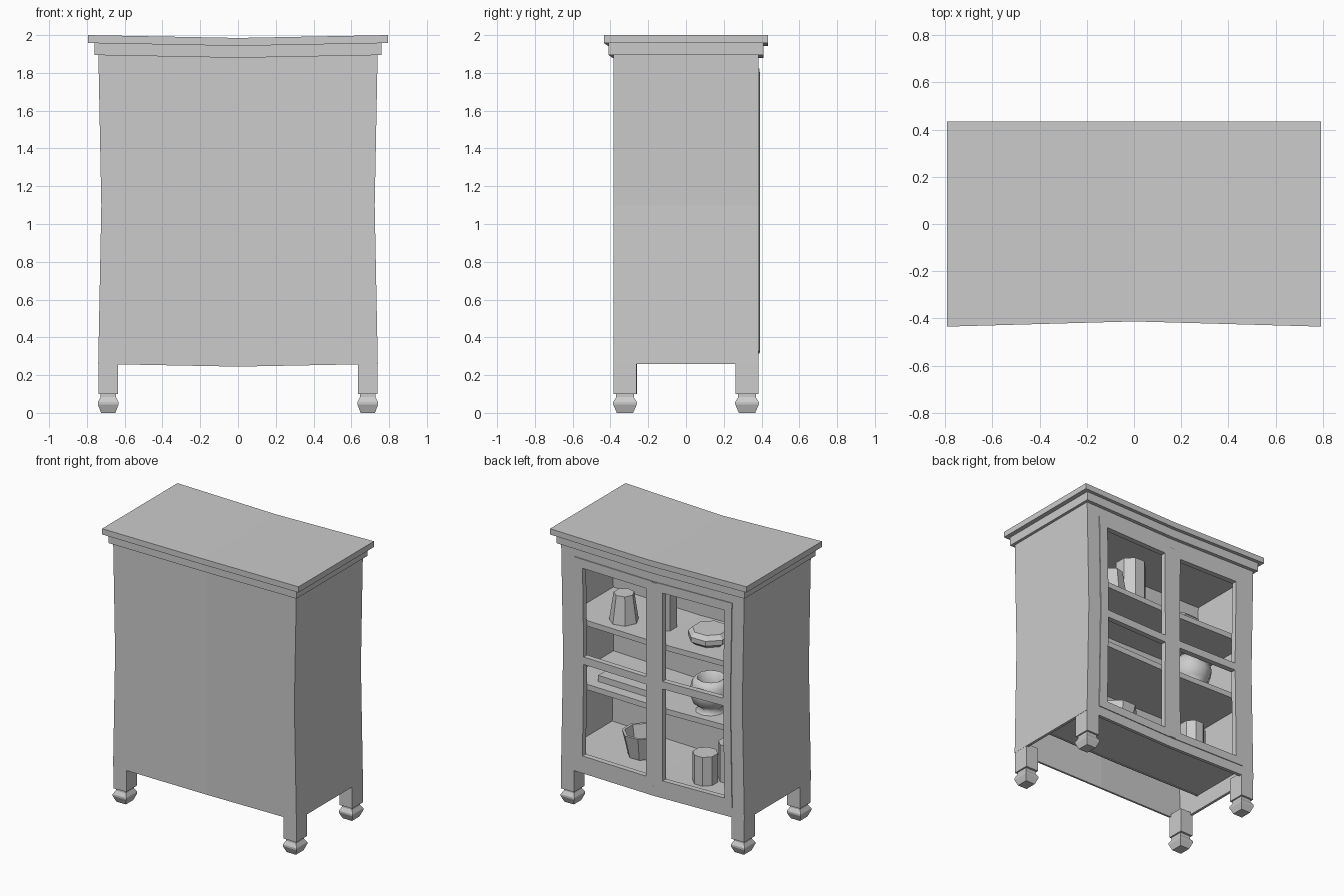
import bpy, bmesh
from math import cos, sin, tau
from mathutils import Vector

if "Cube" in bpy.data.objects:
    bpy.data.objects.remove(bpy.data.objects["Cube"])


def warp(v):
    # gentle sag at the middle, waisted sides and slightly hollow -y side
    mid = max(0, 1 - abs(v.x) / 0.79)
    waist = 0.022 * max(0, 1 - abs(v.z - 1.1) / 0.84)
    if v.z > 0.2:
        v.z -= 0.015 * mid
    if v.y < 0:
        v.y += 0.022 * mid * (-v.y / 0.435)
    v.x *= 1 - waist


def finish(bm, name, bend=True):
    if bend:
        for co, no in (((0, 0, 0), (1, 0, 0)), ((0, 0, 1.1), (0, 0, 1))):
            bmesh.ops.bisect_plane(bm, geom=bm.verts[:] + bm.edges[:] + bm.faces[:],
                                   plane_co=co, plane_no=no)
        for v in bm.verts:
            warp(v.co)
    bmesh.ops.recalc_face_normals(bm, faces=bm.faces[:])
    me = bpy.data.meshes.new(name)
    bm.to_mesh(me)
    bm.free()
    ob = bpy.data.objects.new(name, me)
    bpy.context.collection.objects.link(ob)
    return ob


def boxes(name, *specs):
    # each spec: x0, x1, y0, y1, z0, z1
    bm = bmesh.new()
    for x0, x1, y0, y1, z0, z1 in specs:
        vs = bmesh.ops.create_cube(bm, size=1)["verts"]
        for v in vs:
            v.co = Vector((x0 + (v.co.x + .5) * (x1 - x0),
                           y0 + (v.co.y + .5) * (y1 - y0),
                           z0 + (v.co.z + .5) * (z1 - z0)))
    return finish(bm, name)


def lathe(name, x, y, z, profile, n=8, smooth=False, sy=1.0, turn=0.5):
    # profile of (radius, height), closed with a cap at both ends
    bm = bmesh.new()
    rings = [[bm.verts.new((x + r * cos(tau * (i + turn) / n),
                            y + sy * r * sin(tau * (i + turn) / n), z + h))
              for i in range(n)] for r, h in profile]
    for a, b in zip(rings, rings[1:]):
        for i in range(n):
            bm.faces.new((a[i], a[(i + 1) % n], b[(i + 1) % n], b[i]))
    bm.faces.new(rings[0])
    bm.faces.new(rings[-1])
    ob = finish(bm, name, False)
    if smooth:
        for p in ob.data.polygons:
            p.use_smooth = len(p.vertices) == 4
    return ob


# stepped top
boxes("top_slab", (-.793, .793, -.435, .435, 1.958, 2.0))
boxes("top_moulding", (-.76, .76, -.41, .41, 1.895, 1.958))

# outer carcass
boxes("plain_panel", (-.74, .74, -.385, -.37, .26, 1.9))
boxes("side_panels", *[(*sorted((s * .72, s * .74)), -.37, .36, .26, 1.9) for s in (-1, 1)])
boxes("face_frame",
      (-.74, -.645, .36, .384, .26, 1.9), (.635, .74, .36, .384, .26, 1.9),
      (-.645, .635, .36, .384, .26, .33), (-.645, .635, .36, .384, 1.825, 1.9))

# interior shell and shelves
boxes("inner_wall", (-.72, .72, -.185, -.175, .37, 1.86))
boxes("cabinet_floor", (-.72, .72, -.175, .36, .375, .385))
boxes("inner_ceiling", (-.72, .72, -.175, .36, 1.85, 1.86))
boxes("shelves", *[(-.72, .72, -.175, .349, z - .04, z) for z in (.9, 1.365)])

# pair of doors, each with two open panes
for name, x0, x1, a, b in (("left_door", .003, .635, .05, .565),
                           ("right_door", -.645, -.003, -.585, -.085)):
    boxes(name,
          (x0, a, .35, .39, .33, 1.825), (b, x1, .35, .39, .33, 1.825),
          *[(a, b, .35, .39, lo, hi) for lo, hi in ((.33, .39), (1.06, 1.115), (1.76, 1.825))])
boxes("door_strip", (-.04, .003, .38, .393, .335, 1.82))

# legs with turned square feet
for sx in (-1, 1):
    for sy in (-1, 1):
        xs = sorted((sx * .635, sx * .739))
        ys = sorted((sy * .262, sy * .384))
        boxes("leg", (*xs, *ys, .1, .28))
        q = 2 ** .5
        lathe("foot", sx * .687, sy * .323, 0,
              [(h * q, z) for h, z in ((.038, 0), (.055, .045), (.055, .058),
                                       (.041, .083), (.041, .1))], n=4, sy=1.14)

# crockery: upper shelf
lathe("tapered_cup", .36, .2, 1.36, [(.1, 0), (.07, .2)], n=7)
lathe("tall_jar", .12, .11, 1.35, [(.105, 0), (.105, .4)])
lathe("wide_pot", -.29, .135, 1.355, [(.11, 0), (.15, .03), (.15, .065), (.12, .095)])
# middle shelf
boxes("flat_box", (.08, .53, .12, .27, .9, .945))
lathe("round_vase", -.34, .2, .885,
      [(.11, 0), (.07, .03), (.12, .07), (.145, .14), (.13, .21), (.1, .25),
       (.09, .245), (.09, .12)], n=10, smooth=True)
# floor
lathe("flared_pot", .26, .13, .38, [(.1, 0), (.14, .17), (.12, .17), (.09, .03)])
lathe("short_jar", -.32, .235, .38, [(.085, 0), (.085, .21)])
lathe("tall_canister", -.44, .11, .38, [(.085, 0), (.085, .27)])
